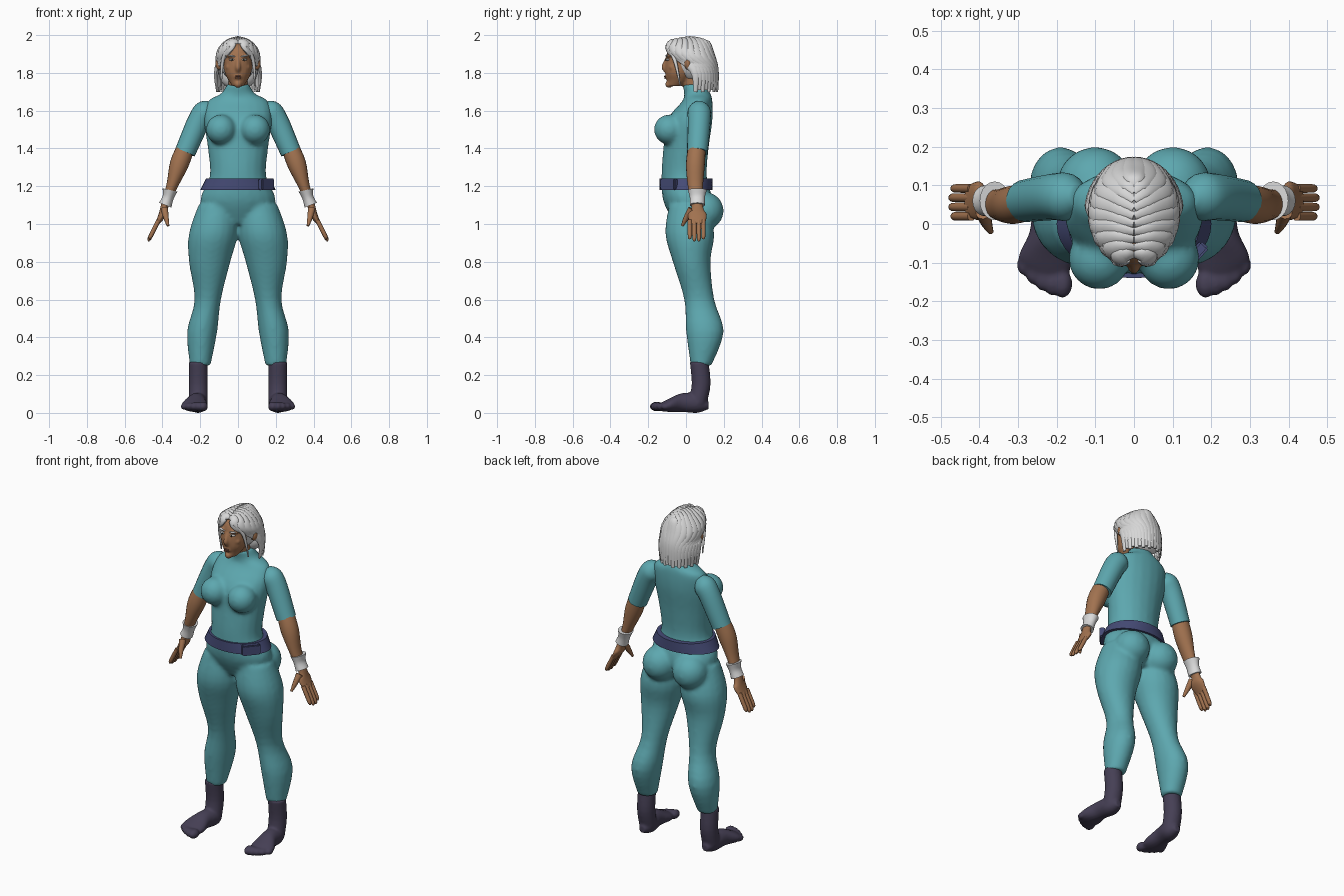
import bpy, bmesh, math
from mathutils import Vector, Matrix

if "Cube" in bpy.data.objects:
    bpy.data.objects.remove(bpy.data.objects["Cube"], do_unlink=True)


def material(name, red, green, blue):
    mat = bpy.data.materials.new(name)
    mat.use_nodes = True
    mat.diffuse_color = (red, green, blue, 1)
    shader = mat.node_tree.nodes["Principled BSDF"]
    shader.inputs["Base Color"].default_value = mat.diffuse_color
    shader.inputs["Roughness"].default_value = .7
    return mat


TEAL = material("teal cloth", .11, .39, .43)
SKIN = material("brown skin", .36, .17, .08)
HAIR = material("silver hair", .68, .68, .68)
BELT = material("indigo belt", .06, .07, .18)
SOCK = material("charcoal sock", .06, .05, .09)
WRAP = material("white wrap", .7, .7, .7)
LIPS = material("dark lips", .2, .08, .05)
IRIS = material("dark iris", .03, .03, .02)

ACROSS, BACK, UP = Vector((1, 0, 0)), Vector((0, 1, 0)), Vector((0, 0, 1))
SIDES = (1, -1)


def spline(rows, steps=4):
    """Smooth curve through rows of any width."""
    last = len(rows) - 1
    for i in range(last):
        before, start, end, after = (rows[min(max(i + k, 0), last)] for k in (-1, 0, 1, 2))
        leave, arrive = (end - before) / 2, (after - start) / 2
        for step in range(steps):
            t = step / steps
            ease = t * t * (3 - 2 * t)
            yield start.lerp(end, ease) + leave * t * (1 - t) ** 2 - arrive * t * t * (1 - t)
    yield rows[last]


def loft(bm, rows, side=1, ref=BACK, normal=None, centre=None, segs=20):
    """Skin ellipses along a path; each row is x, y, z, radius across and, if different, radius along ref."""
    rows = list(spline([Vector((*row, row[-1])[:5]) for row in rows]))
    points = [row.to_3d() for row in rows]
    loops = []
    for i, (point, row) in enumerate(zip(points, rows)):
        ahead = normal or (points[min(i + 1, len(points) - 1)] - points[max(i - 1, 0)]).normalized()
        u = (point - centre if centre else ref).cross(ahead).normalized()
        v = ahead.cross(u)
        loop = []
        for k in range(segs):
            angle = math.tau * k / segs
            p = point + u * row[-2] * math.cos(angle) + v * row[-1] * math.sin(angle)
            p.x *= side
            loop.append(bm.verts.new(p))
        loops.append(loop)
    for low, high in zip(loops, loops[1:]):
        for k in range(segs):
            bm.faces.new((low[k], low[k - 1], high[k - 1], high[k]))
    for end in (loops[0], loops[-1]):
        bm.faces.new(end)


def blob(bm, place, size, tilt=0):
    matrix = Matrix.LocRotScale(Vector(place), Matrix.Rotation(tilt, 3, 'Y'), Vector(size))
    bmesh.ops.create_icosphere(bm, subdivisions=3, radius=1, matrix=matrix)


def finish(name, bm, mat, voxel=0, smooth=5):
    """Turn the mesh into a smooth object, fusing overlapping masses when a voxel size is given."""
    bmesh.ops.recalc_face_normals(bm, faces=bm.faces)
    for face in bm.faces:
        face.smooth = True
    mesh = bpy.data.meshes.new(name)
    bm.to_mesh(mesh)
    bm.free()
    mesh.set_sharp_from_angle(angle=math.radians(60))
    mesh.materials.append(mat)
    obj = bpy.data.objects.new(name, mesh)
    bpy.context.collection.objects.link(obj)
    if voxel:
        fuse = obj.modifiers.new("Fuse", 'REMESH')
        fuse.mode, fuse.voxel_size, fuse.use_smooth_shade = 'VOXEL', voxel, True
        soften = obj.modifiers.new("Soften", 'SMOOTH')
        soften.factor, soften.iterations = .5, smooth


# Bodysuit: trunk, bust, seat and legs fused together
bm = bmesh.new()
loft(bm, [(0, .02, 1, .1, .08), (0, .01, 1.12, .2, .13), (0, -.01, 1.25, .15, .12),
          (0, 0, 1.4, .16, .12), (0, .02, 1.55, .18, .12), (0, .06, 1.65, .16, .08),
          (0, .06, 1.69, .09, .07), (0, .04, 1.74, .06)], normal=UP)
for side in SIDES:
    blob(bm, (.09 * side, -.09, 1.5), (.08, .08, .08))
    blob(bm, (.1 * side, .1, 1.07), (.1, .1, .1))
    loft(bm, [(.11, .01, 1.1, .1), (.13, .02, .95, .13), (.15, .03, .8, .11, .1),
              (.16, .07, .6, .07, .08), (.19, .1, .43, .08, .1), (.2, .08, .25, .055)], side, normal=UP)
finish("bodysuit", bm, TEAL, voxel=.011, smooth=8)

# Short sleeves
bm = bmesh.new()
for side in SIDES:
    loft(bm, [(.14, .07, 1.63, .03), (.17, .07, 1.6, .06), (.21, .07, 1.54, .06), (.28, .06, 1.38, .055)], side)
finish("sleeves", bm, TEAL)

# Bare arms, palms, fingers and thumbs
bm = bmesh.new()
for side in SIDES:
    loft(bm, [(.27, .06, 1.42, .045), (.31, .05, 1.32, .05), (.35, .05, 1.2, .03, .04),
              (.39, .06, 1.09, .02, .03), (.4, .06, 1.05, .02, .05), (.43, .06, 1, .01, .04)], side)
    for i in range(4):
        y, length = .02 + .024 * i, .1 - .01 * abs(i - 1.5)
        tip = .42 + length / 2
        loft(bm, [(.42, y, 1.02, .012), (tip, y, 1.02 - length, .011), (tip, y, 1.01 - length, .005)], side, segs=10)
    loft(bm, [(.39, .03, 1.08, .02), (.38, 0, 1.03, .014), (.37, -.02, .99, .007)], side, ref=ACROSS, segs=10)
finish("arms", bm, SKIN)

# Wrist wraps with flared edges
bm = bmesh.new()
for side in SIDES:
    loft(bm, [(.36, .06, 1.18, .04, .05), (.37, .06, 1.14, .03, .04), (.385, .06, 1.1, .035, .04)], side)
finish("wrist_wraps", bm, WRAP)

# Belt with overlapping flap
bm = bmesh.new()
loft(bm, [(0, 0, 1.18, .2, .14), (0, 0, 1.24, .17, .14)], normal=UP, segs=40)
finish("belt", bm, BELT)
bm = bmesh.new()
turn = Matrix.Rotation(.85, 3, 'Z')
flap = Matrix.LocRotScale(Vector((.15, -.09, 1.21)), turn, Vector((.1, .03, .06)))
bmesh.ops.create_cube(bm, size=1, matrix=flap)
bmesh.ops.bevel(bm, geom=bm.edges[:], offset=.005, segments=2, affect='EDGES')
finish("belt_flap", bm, BELT)

# Toed socks
bm = bmesh.new()
for side in SIDES:
    loft(bm, [(.21, .07, .27, .05), (.21, .08, .15, .05), (.21, .06, .05, .05)], side, normal=UP)
    loft(bm, [(.21, .12, .04, .02), (.21, .06, .05, .05), (.22, -.02, .055, .05),
              (.23, -.09, .04, .07, .035), (.22, -.14, .03, .05, .02)], side, ref=UP, normal=-BACK)
    for toe in range(5):
        r = .026 - .002 * toe
        blob(bm, ((.185 + .025 * toe) * side, -.155 + .003 * toe ** 2, .034), (r, r * 1.4, r))
finish("socks", bm, SOCK, voxel=.007, smooth=4)

# Head with jaw, neck, nose, mouth, chin, brow ridges and ears
bm = bmesh.new()
loft(bm, [(0, -.06, 1.73, .03, .04), (0, -.04, 1.76, .05, .06), (0, -.03, 1.8, .07, .08),
          (0, -.01, 1.86, .077, .1), (0, .01, 1.93, .077, .1), (0, .02, 1.97, .05)], normal=UP)
loft(bm, [(0, .05, 1.66, .05), (0, .02, 1.8, .05)], normal=UP)
loft(bm, [(0, -.1, 1.88, .01), (0, -.11, 1.83, .015, .02), (0, -.1, 1.8, .012)], normal=-UP)
blob(bm, (0, -.09, 1.78), (.026, .022, .02))
blob(bm, (0, -.09, 1.74), (.02, .02, .02))
for side in SIDES:
    blob(bm, (.033 * side, -.085, 1.89), (.03, .02, .01))
    blob(bm, (.045 * side, -.07, 1.83), (.02, .02, .02))
    blob(bm, (.1 * side, .01, 1.85), (.02, .02, .035))
finish("head", bm, SKIN, voxel=.006, smooth=3)

# Eyes, brows and lips
eyes, irises, brows, lips = (bmesh.new() for part in range(4))
for side in SIDES:
    blob(eyes, (.032 * side, -.096, 1.87), (.016, .012, .006))
    blob(irises, (.031 * side, -.106, 1.87), (.005, .005, .005))
    blob(brows, (.035 * side, -.1, 1.89), (.022, .01, .005), tilt=-.2 * side)
for z in (1.773, 1.782):
    blob(lips, (0, -.11, z), (.018, .007, .004))
finish("eyes", eyes, WRAP)
finish("irises", irises, IRIS)
finish("eyebrows", brows, HAIR)
finish("lips", lips, LIPS)

# Scalp volume under the hair
bm = bmesh.new()
blob(bm, (0, .035, 1.87), (.095, .11, .12))
blob(bm, (0, .09, 1.79), (.1, .06, .08))
finish("hair_base", bm, HAIR)


def around(angle, radius, y, z):
    return Vector((radius * math.sin(angle), y - 1.15 * radius * math.cos(angle), z))


# Hair locks fall from a centre parting and sweep behind the ears
bm = bmesh.new()
skull = Vector((0, .04, 1.82))
count = 10
for side in SIDES:
    for i in range(count):
        f = i / (count - 1)
        high, low = math.radians(30 + 145 * f), math.radians(95 + 80 * f)
        y = .18 * f - .08
        root = Vector((0, y, 1.99 - 3 * (y - .02) ** 2))
        temple = around(high, .1, .02, 1.9 + .03 * max(math.cos(high), 0))
        crown = (root + temple) / 2 + UP * .02
        path = (root, crown, temple, around(low, .113, .03, 1.82), around(low, .11, .04, 1.7 + .01 * (i % 2)))
        widths = [.01 + .02 * math.sin(math.pi * k / 4) for k in range(5)]
        loft(bm, [(*p, w, w * .55) for p, w in zip(path, widths)], side, centre=skull, segs=10)
    # Loose strand in front of each ear
    loft(bm, [(.04, -.1, 1.94, .01), (.08, -.06, 1.87, .01), (.09, -.03, 1.73, .003)], side, centre=skull, segs=8)
finish("hair_locks", bm, HAIR)
